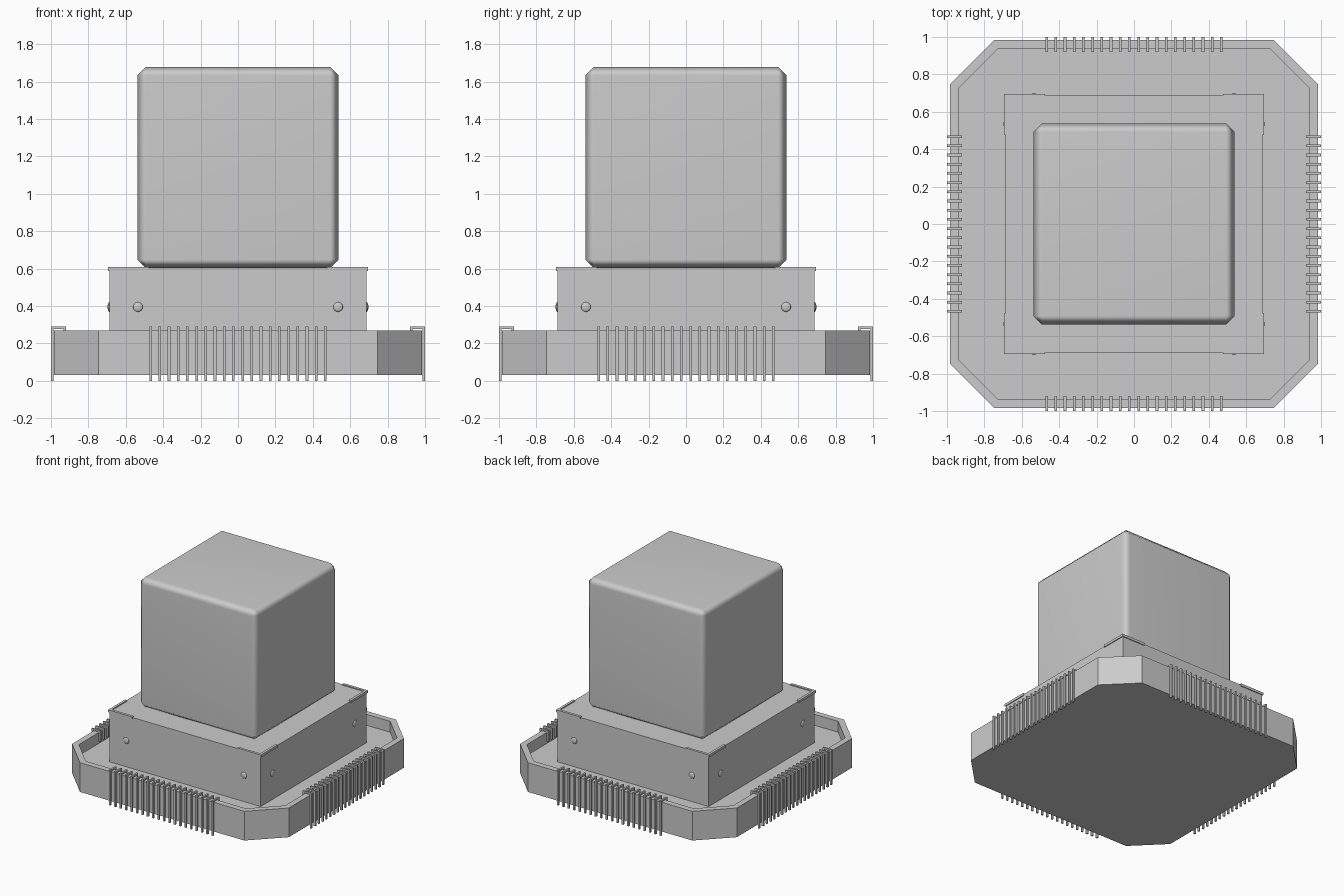
import bpy, bmesh, math
from mathutils import Matrix, Vector

if "Cube" in bpy.data.objects:
    bpy.data.objects.remove(bpy.data.objects["Cube"])


def finish(bm, name):
    bmesh.ops.recalc_face_normals(bm, faces=bm.faces)
    me = bpy.data.meshes.new(name)
    bm.to_mesh(me)
    bm.free()
    ob = bpy.data.objects.new(name, me)
    bpy.context.collection.objects.link(ob)
    return ob


def prism(bm, pts, vec):
    # extrude a closed outline along a vector
    vs = [bm.verts.new(p) for p in pts]
    f = bm.faces.new(vs)
    r = bmesh.ops.extrude_face_region(bm, geom=[f])
    new = [g for g in r["geom"] if isinstance(g, bmesh.types.BMVert)]
    bmesh.ops.translate(bm, verts=new, vec=Vector(vec))


def octagon(h, c, z):
    pts = [(c, -h), (h, -c), (h, c), (c, h), (-c, h), (-h, c), (-h, -c), (-c, -h)]
    return [(x, y, z) for x, y in pts]


def box(bm, lo, hi):
    m = Matrix.LocRotScale((Vector(lo) + Vector(hi)) / 2, None, Vector(hi) - Vector(lo))
    bmesh.ops.create_cube(bm, size=1, matrix=m)


# Octagonal tray with raised rim
FLOOR = 0.18
bm = bmesh.new()
rings = [octagon(0.985, 0.747, 0.03), octagon(0.985, 0.747, 0.27),
         octagon(0.937, 0.727, 0.27), octagon(0.937, 0.727, FLOOR)]
rings = [[bm.verts.new(p) for p in r] for r in rings]
for a, b in zip(rings, rings[1:]):
    for i in range(8):
        j = (i + 1) % 8
        bm.faces.new((a[i], a[j], b[j], b[i]))
bm.faces.new(rings[0])
bm.faces.new(rings[-1])
finish(bm, "base_tray")

# Pedestal block
bm = bmesh.new()
box(bm, (-0.688, -0.688, FLOOR), (0.688, 0.688, 0.6))
finish(bm, "pedestal")

# Rows of hooked pins clipped over the rim
hook = [(1.0, 0), (1.0, 0.29), (0.92, 0.29), (0.92, 0.2), (0.934, 0.2),
        (0.934, 0.276), (0.986, 0.276), (0.986, 0)]
W = 0.014
for k, side in enumerate(("front", "right", "back", "left")):
    rot = Matrix.Rotation(k * math.pi / 2, 4, "Z")
    bm = bmesh.new()
    for i in range(20):
        x = (i - 9.5) * 0.0492
        prism(bm, [(x - W / 2, -d, z) for d, z in hook], (W, 0, 0))
    bm.transform(rot)
    finish(bm, side + "_pins")

    # Domed rivets on each pedestal face
    bm = bmesh.new()
    for x in (-0.535, 0.535):
        m = Matrix.LocRotScale(Vector((x, -0.688, 0.395)), None, Vector((1, 0.35, 1)))
        bmesh.ops.create_uvsphere(bm, u_segments=16, v_segments=8, radius=0.026, matrix=m)
    bm.transform(rot)
    for f in bm.faces:
        f.smooth = True
    finish(bm, side + "_rivets")

    # L-shaped corner bracket on the pedestal top edge
    o, i, e = 0.695, 0.674, 0.476
    bm = bmesh.new()
    outline = [(o, -o), (o, -e), (i, -e), (i, -i), (e, -i), (e, -o)]
    prism(bm, [(x, y, 0.588) for x, y in outline], (0, 0, 0.02))
    bm.transform(rot)
    finish(bm, side + "_corner_bracket")

# Large cube with bevelled edges
bm = bmesh.new()
box(bm, (-0.538, -0.538, 0.602), (0.538, 0.538, 1.679))
for f in bm.faces:
    f.smooth = True
cube = finish(bm, "cube")
bev = cube.modifiers.new("bevel", "BEVEL")
bev.width = 0.046
bev.segments = 1
cube.modifiers.new("weighted_normals", "WEIGHTED_NORMAL")
